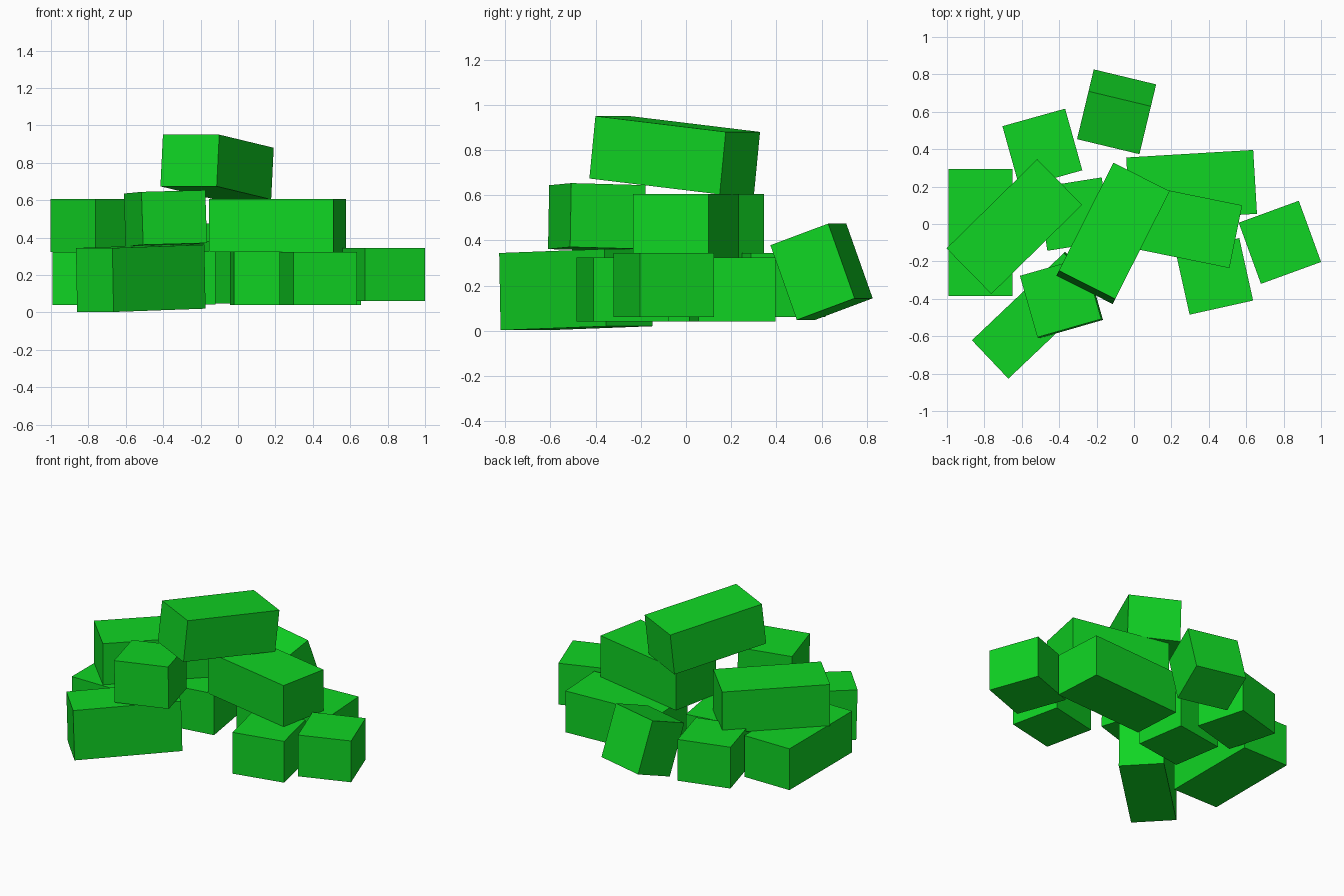
import bpy
from math import radians
from mathutils import Matrix, Vector

if "Cube" in bpy.data.objects:
    bpy.data.objects.remove(bpy.data.objects["Cube"], do_unlink=True)

green = bpy.data.materials.new("bright_green")
green.use_nodes = True
colour = (0.005, 0.66, 0.017, 1)
green.diffuse_color = colour
green.node_tree.nodes["Principled BSDF"].inputs["Base Color"].default_value = colour

# Two brick sizes share one square-ish section
LONG = (0.68, 0.342, 0.283)
SHORT = (0.348, 0.342, 0.283)


def brick(name, size, centre, yaw=0, pitch=0, roll=0):
    """Box turned by roll (x), then pitch (y), then yaw (z), in degrees."""
    bpy.ops.mesh.primitive_cube_add(size=1)
    obj = bpy.context.object
    obj.name = name
    turn = (Matrix.Rotation(radians(yaw), 4, "Z")
            @ Matrix.Rotation(radians(pitch), 4, "Y")
            @ Matrix.Rotation(radians(roll), 4, "X"))
    obj.data.transform(Matrix.Diagonal(Vector(size)).to_4x4())
    obj.matrix_world = Matrix.Translation(centre) @ turn
    obj.data.materials.append(green)


# Bottom layer, lying flat
brick("left_long_brick", LONG, (-0.82, -0.045, 0.182), yaw=90)
brick("back_long_brick", LONG, (0.308, 0.205, 0.182), yaw=3.4)
brick("middle_short_brick", SHORT, (-0.318, 0.053, 0.183), yaw=9)
brick("front_short_brick", SHORT, (0.43, -0.28, 0.182), yaw=12.5)
brick("right_short_brick", SHORT, (0.78, -0.098, 0.203), yaw=-70)
brick("back_short_brick", SHORT, (-0.49, 0.405, 0.203), yaw=15.6)

# Long brick resting on its narrow side
brick("edge_long_brick", (0.678, 0.283, 0.342), (-0.52, -0.488, 0.182),
      yaw=43.5, pitch=-1.5)

# Short brick leaning at the back
brick("leaning_short_brick", (0.343, 0.28, 0.352), (-0.093, 0.6, 0.261),
      yaw=-13.5, roll=20)

# Second layer
brick("diagonal_long_brick", LONG, (-0.64, -0.014, 0.464), yaw=44.5)
brick("upper_right_long_brick", LONG, (0.211, 0, 0.464), yaw=-11.5)
brick("upper_front_short_brick", (0.355, 0.342, 0.283), (-0.388, -0.395, 0.503),
      yaw=16, pitch=-1.5, roll=-1.5)

# Top brick, tipped down to the back
brick("top_long_brick", (0.65, 0.337, 0.278), (-0.112, -0.05, 0.777),
      yaw=63.2, pitch=6.2)
